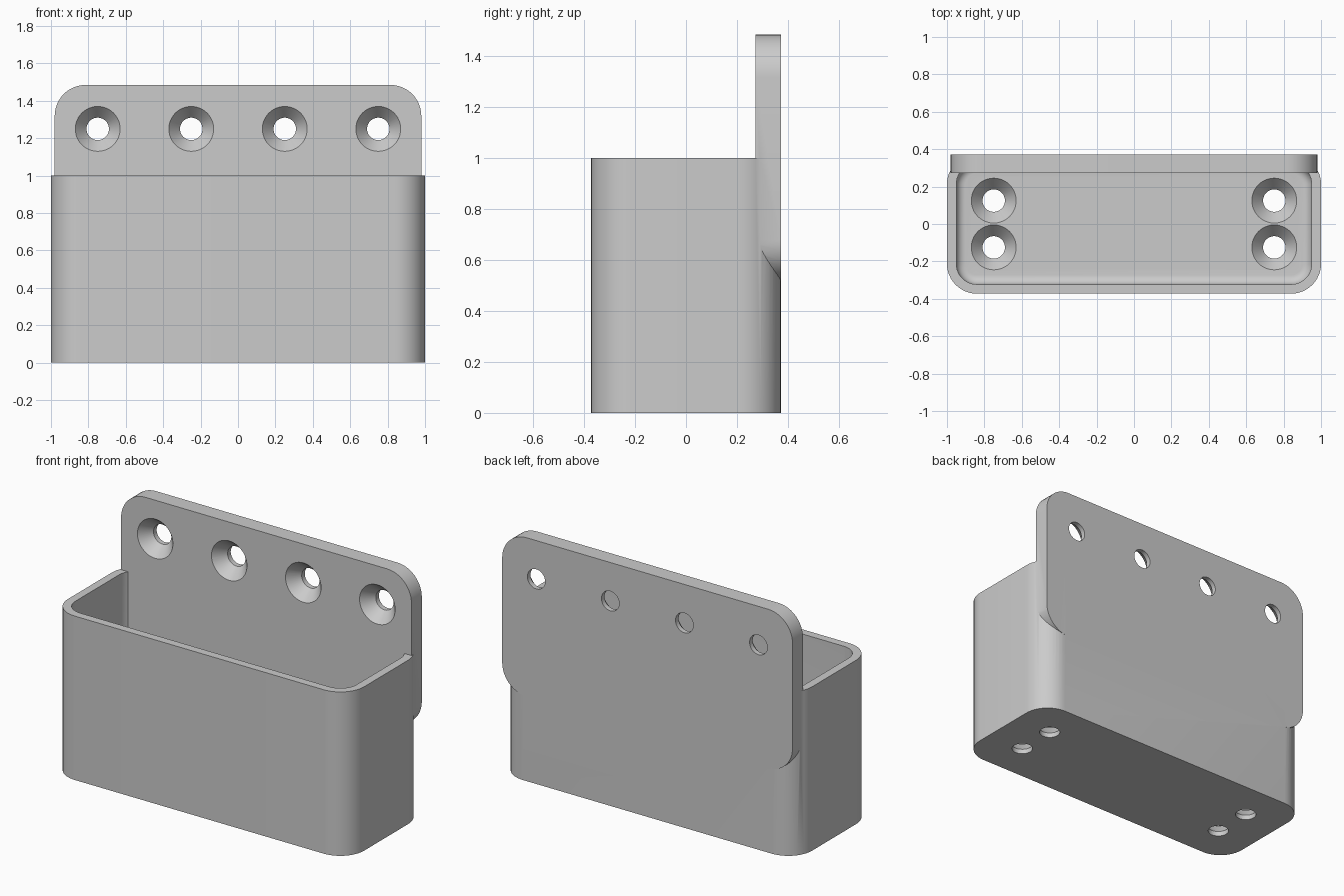
import bpy, bmesh, math
from mathutils import Matrix, Vector

cube = bpy.data.objects.get("Cube")
if cube:
    bpy.data.objects.remove(cube)

grey = bpy.data.materials.new("plain grey")
grey.use_nodes = True
grey.diffuse_color = (0.6, 0.6, 0.6, 1)
grey.node_tree.nodes["Principled BSDF"].inputs["Base Color"].default_value = (0.6, 0.6, 0.6, 1)

UPRIGHT = Matrix(((1, 0, 0), (0, 0, -1), (0, 1, 0)))   # turns local z to face the front
FLAT = Matrix.Identity(3)


def rounded_rect(half_w, half_d, r, steps=12):
    """Outline of a rectangle with rounded corners, counterclockwise."""
    pts = []
    for i, (sx, sy) in enumerate(((1, 1), (-1, 1), (-1, -1), (1, -1))):
        for k in range(steps + 1):
            a = math.pi / 2 * (i + k / steps)
            pts.append((sx * (half_w - r) + r * math.cos(a), sy * (half_d - r) + r * math.sin(a)))
    return pts


def circle(r, steps=48):
    return [(r * math.cos(2 * math.pi * k / steps), r * math.sin(2 * math.pi * k / steps))
            for k in range(steps)]


def loft(name, layers, origin=(0, 0, 0), turn=FLAT):
    """Closed solid through outlines stacked as (outline, height)."""
    bm = bmesh.new()
    rings = [[bm.verts.new(turn @ Vector((x, y, h)) + Vector(origin)) for x, y in outline]
             for outline, h in layers]
    bm.faces.new(rings[0][::-1])
    bm.faces.new(rings[-1])
    for low, high in zip(rings, rings[1:]):
        for i in range(len(low)):
            j = (i + 1) % len(low)
            bm.faces.new((low[i], low[j], high[j], high[i]))
    mesh = bpy.data.meshes.new(name)
    bm.to_mesh(mesh)
    bm.free()
    mesh.materials.append(grey)
    obj = bpy.data.objects.new(name, mesh)
    bpy.context.collection.objects.link(obj)
    return obj


def combine(target, other, operation):
    """Apply a boolean and remove the helper."""
    mod = target.modifiers.new("boolean", 'BOOLEAN')
    mod.operation, mod.solver, mod.object = operation, 'EXACT', other
    bpy.context.view_layer.objects.active = target
    bpy.ops.object.modifier_apply(modifier=mod.name)
    bpy.data.objects.remove(other)


def countersink(target, origin, turn=FLAT):
    cutter = loft("screw_hole", [(circle(0.06), -0.15), (circle(0.06), -0.07),
                                 (circle(0.12), 0), (circle(0.12), 0.03)], origin, turn)
    cutter.hide_render = True
    combine(target, cutter, 'DIFFERENCE')


HALF_D, WALL, FLOOR, THICK = 0.3725, 0.05, 0.1, 0.1

# Open box with rounded corners
body = rounded_rect(1, HALF_D, 0.16)
holder = loft("wall_holder", [(body, 0), (body, 1)])

# Cavity, filleted where the walls meet the floor
layers = []
for k in range(9):
    a = math.pi / 2 * k / 8
    inset = 0.05 * (1 - math.sin(a))
    layers.append((rounded_rect(1 - WALL - inset, HALF_D - WALL - inset, 0.11 - inset),
                   FLOOR + 0.05 * (1 - math.cos(a))))
layers.append((layers[-1][0], 1.2))
combine(holder, loft("cavity", layers), 'DIFFERENCE')

# Mounting plate across the back
plate = rounded_rect(0.98, 0.485, 0.165)
combine(holder, loft("mounting_plate", [(plate, 0), (plate, THICK)], (0, HALF_D, 1), UPRIGHT), 'UNION')

# Countersunk screw holes in the plate and the floor
for x in (-0.75, -0.25, 0.25, 0.75):
    countersink(holder, (x, HALF_D - THICK, 1.25), UPRIGHT)
for x in (-0.75, 0.75):
    for y in (-0.125, 0.125):
        countersink(holder, (x, y, FLOOR))

# Smooth curves, sharp edges
bpy.ops.object.select_all(action='DESELECT')
holder.select_set(True)
bpy.context.view_layer.objects.active = holder
bpy.ops.object.shade_smooth_by_angle(angle=math.radians(30))
